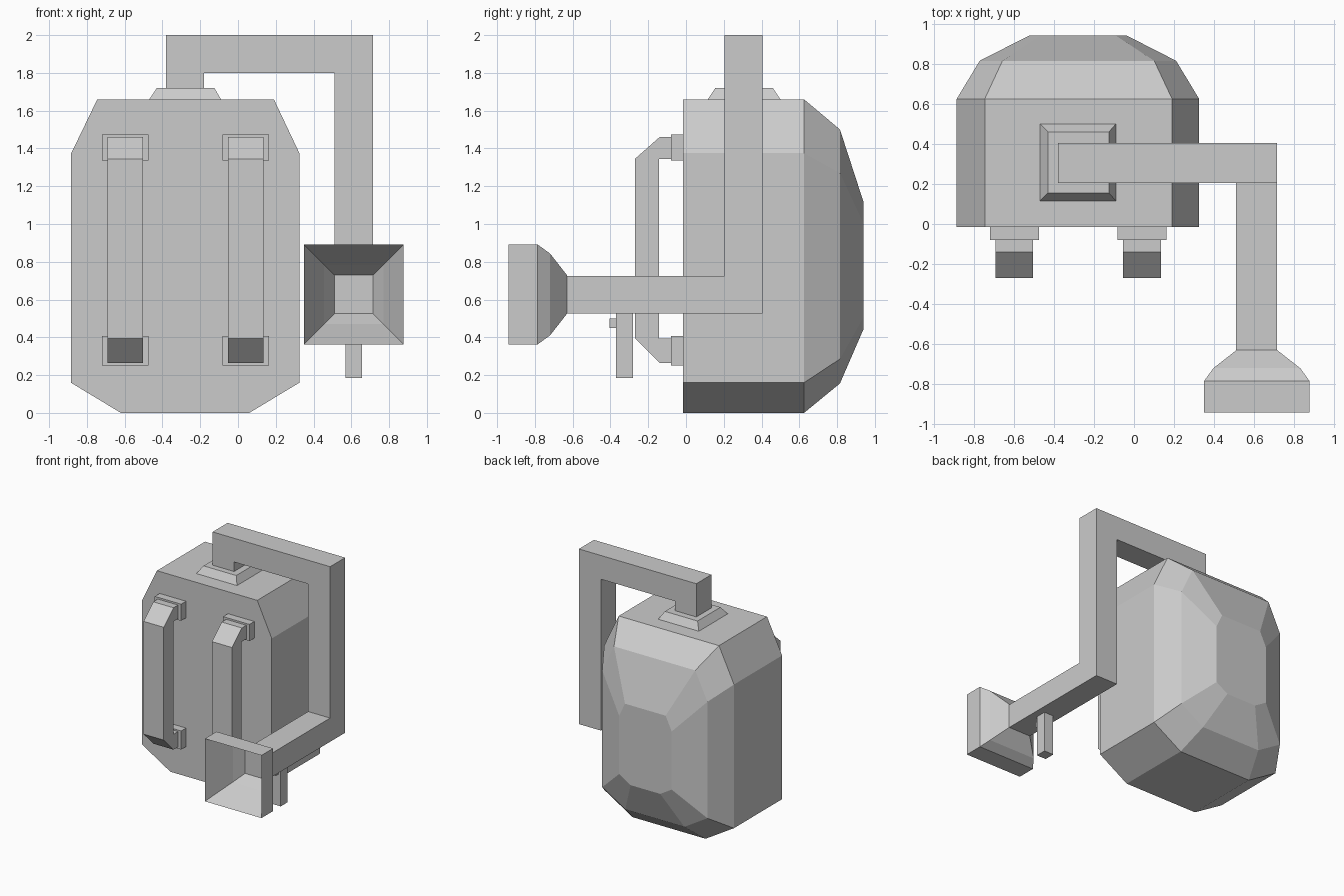
import bpy, bmesh

if "Cube" in bpy.data.objects:
    bpy.data.objects.remove(bpy.data.objects["Cube"])


def loft(name, rings):
    """Skin a list of equal-length point rings and cap both ends."""
    bm = bmesh.new()
    vr = [[bm.verts.new(p) for p in ring] for ring in rings]
    n = len(vr[0])
    for a, b in zip(vr, vr[1:]):
        for i in range(n):
            j = (i + 1) % n
            bm.faces.new((a[i], a[j], b[j], b[i]))
    bm.faces.new(vr[0])
    bm.faces.new(vr[-1])
    bmesh.ops.recalc_face_normals(bm, faces=bm.faces)
    me = bpy.data.meshes.new(name)
    bm.to_mesh(me)
    bm.free()
    ob = bpy.data.objects.new(name, me)
    bpy.context.collection.objects.link(ob)
    return ob


def rect(x0, x1, y0, y1, z):
    return [(x0, y0, z), (x1, y0, z), (x1, y1, z), (x0, y1, z)]


def box(name, x0, x1, y0, y1, z0, z1):
    return loft(name, [rect(x0, x1, y0, y1, z0), rect(x0, x1, y0, y1, z1)])


# Tank: octagonal front profile, tapering in two steps to the back
profile = [(-.885, .16), (-.62, 0), (.06, 0), (.325, .16),
           (.325, 1.375), (.19, 1.66), (-.745, 1.66), (-.885, 1.37)]
tank_rings = []
for y, s, zc in [(-.015, 1, .83), (.625, 1, .83), (.815, .81, .828), (.94, .405, .78)]:
    tank_rings.append([(-.28 + (x + .28) * s, y, zc + (z - .83) * s) for x, z in profile])
loft("tank", tank_rings)

# Filler cap on top
loft("tank_cap", [rect(-.47, -.09, .115, .5, 1.66), rect(-.43, -.125, .155, .46, 1.72)])

# Square hose: bent run over the top, then forward arm
hose = [(-.38, 1.7), (-.38, 2), (.715, 2), (.715, .525),
        (.51, .525), (.51, 1.8), (-.18, 1.8), (-.18, 1.7)]
loft("hose", [[(x, y, z) for x, z in hose] for y in (.205, .405)])
box("hose_arm", .51, .715, -.63, .205, .525, .725)

# Flared nozzle: outside shell turning back into the hollow mouth
NX, NZ = .613, .627
nozzle = [(-.63, .102), (-.72, .217), (-.785, .264), (-.94, .264),
          (-.72, .157), (-.635, .102)]
loft("nozzle", [[(NX + sx * h, y, NZ + sz * h)
                 for sx, sz in ((-1, -1), (1, -1), (1, 1), (-1, 1))]
                for y, h in nozzle])

# Grip and trigger below the arm
box("grip", .57, .657, -.37, -.28, .185, .525)
box("trigger", .592, .635, -.405, -.37, .45, .5)

# Shoulder straps with mounting pads
strap = [(-.08, 1.46), (-.14, 1.46), (-.27, 1.345), (-.27, .395), (-.14, .265),
         (-.08, .265), (-.08, .395), (-.143, .395), (-.143, 1.345), (-.08, 1.345)]
for side, xc in (("left", -.597), ("right", .04)):
    loft(side + "_strap", [[(x, y, z) for y, z in strap] for x in (xc - .094, xc + .094)])
    for end, z0, z1 in (("upper", 1.335, 1.475), ("lower", .25, .407)):
        box(f"{side}_{end}_pad", xc - .123, xc + .123, -.08, -.01, z0, z1)
